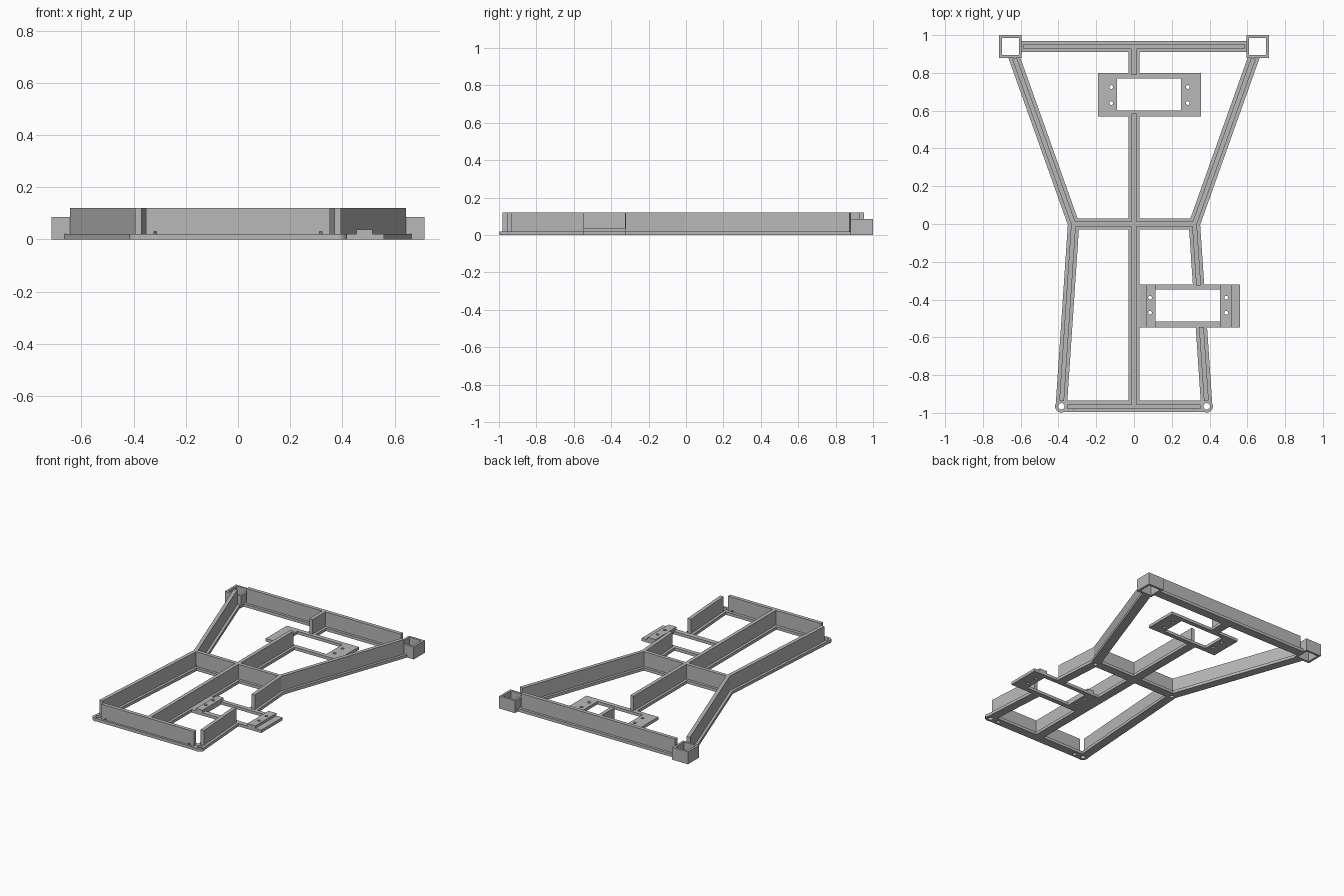
import bpy, bmesh, math
from mathutils import Vector, Matrix

cube = bpy.data.objects.get("Cube")
if cube:
    bpy.data.objects.remove(cube, do_unlink=True)

grey = bpy.data.materials.new("plain grey")
grey.use_nodes = True
COLOUR = (0.48, 0.48, 0.48, 1)
grey.diffuse_color = COLOUR
grey.node_tree.nodes["Principled BSDF"].inputs["Base Color"].default_value = COLOUR

BASE_W, BASE_H = 0.06, 0.02      # flat flange
RIB_W, RIB_H = 0.025, 0.12       # upright web


def add_box(bm, x0, x1, y0, y1, z0, z1):
    m = Matrix.Translation(((x0 + x1) / 2, (y0 + y1) / 2, (z0 + z1) / 2))
    m = m @ Matrix.Diagonal((x1 - x0, y1 - y0, z1 - z0, 1))
    bmesh.ops.create_cube(bm, size=1, matrix=m)


def add_disc(bm, x, y, r, z0, z1, sides=24):
    bmesh.ops.create_cone(bm, cap_ends=True, segments=sides, radius1=r, radius2=r,
                          depth=z1 - z0, matrix=Matrix.Translation((x, y, (z0 + z1) / 2)))


def finish(bm, name):
    me = bpy.data.meshes.new(name)
    bm.to_mesh(me)
    bm.free()
    me.materials.append(grey)
    ob = bpy.data.objects.new(name, me)
    bpy.context.collection.objects.link(ob)
    return ob


parts = []


def box(name, *b):
    bm = bmesh.new()
    add_box(bm, *b)
    parts.append(finish(bm, name))


def disc(name, x, y, r, z1):
    bm = bmesh.new()
    add_disc(bm, x, y, r, 0, z1)
    parts.append(finish(bm, name))


def bar(name, a, b, width, height):
    """Straight bar on the ground between two plan points."""
    a, b = Vector(a), Vector(b)
    d = b - a
    bm = bmesh.new()
    add_box(bm, 0, d.length, -width / 2, width / 2, 0, height)
    bm.transform(Matrix.Translation((a.x, a.y, 0)) @ Matrix.Rotation(math.atan2(d.y, d.x), 4, "Z"))
    parts.append(finish(bm, name))


def base(name, a, b):
    bar(name + "_flange", a, b, BASE_W, BASE_H)


def rib(name, a, b):
    bar(name + "_rib", a, b, RIB_W, RIB_H)


def on_rail(s, y):
    """Point on the front side rail at a given y."""
    return (s * (0.32 - 0.065 * y / 0.965), y)


# Centre spine, cross beam, rear and front beams
base("spine", (0, -0.965), (0, 0.58))
rib("spine", (0, -0.965), (0, 0.585))
base("spine_rear", (0, 0.79), (0, 0.94))
rib("spine_rear", (0, 0.79), (0, 0.94))
base("cross_beam", (-0.32, 0), (0.32, 0))
rib("cross_beam", (-0.32, 0), (0.32, 0))
base("rear_beam", (-0.6, 0.94), (0.6, 0.94))
rib("rear_beam", (-0.585, 0.94), (0.585, 0.94))
base("front_beam", (-0.385, -0.965), (0.385, -0.965))
rib("front_beam", (-0.352, -0.968), (0.352, -0.968))

# Side rails, rear diagonals, corner pads and sockets
for s, side in ((1, "left"), (-1, "right")):
    base(side + "_rail", (s * 0.32, 0), (s * 0.385, -0.965))
    if s > 0:
        rib("left_rail_rear", on_rail(s, 0), on_rail(s, -0.325))
        rib("left_rail_front", on_rail(s, -0.545), on_rail(s, -0.936))
    else:
        rib("right_rail", on_rail(s, 0), on_rail(s, -0.936))
    base(side + "_diagonal", (s * 0.32, 0), (s * 0.637, 0.89))
    rib(side + "_diagonal", (s * 0.32, 0), (s * 0.633, 0.878))
    disc(side + "_joint", s * 0.32, 0, BASE_W / 2, BASE_H)
    disc(side + "_joint_rib", s * 0.32, 0, RIB_W / 2, RIB_H)
    disc(side + "_corner_pad", s * 0.385, -0.965, BASE_W / 2 + 0.003, BASE_H)
    x0, x1 = sorted((s * 0.595, s * 0.715))
    box(side + "_socket", x0, x1, 0.88, 1.0, 0, 0.085)

# Mounting plates, the front one with raised pads
box("rear_mount", -0.19, 0.355, 0.57, 0.80, 0, BASE_H)
box("front_mount", 0.025, 0.56, -0.548, -0.32, 0, BASE_H)
box("front_mount_inner_pad", 0.065, 0.115, -0.548, -0.32, 0, 0.037)
box("front_mount_outer_pad", 0.455, 0.515, -0.548, -0.32, 0, 0.037)

# One cutter for windows, socket openings and screw holes
bm = bmesh.new()
add_box(bm, -0.09, 0.25, 0.60, 0.77, -0.1, 0.2)
add_box(bm, 0.115, 0.455, -0.515, -0.348, -0.1, 0.2)
for s in (1, -1):
    x0, x1 = sorted((s * 0.61, s * 0.70))
    add_box(bm, x0, x1, 0.895, 0.985, -0.1, 0.2)
    add_disc(bm, s * 0.385, -0.965, 0.017, -0.1, 0.2)
    for y in (-0.968, -0.005):
        add_disc(bm, s * 0.318, y, 0.0135, -0.1, 0.03)
for xs, ys in (((-0.12, 0.285), (0.64, 0.725)), ((0.085, 0.488), (-0.47, -0.39))):
    for x in xs:
        for y in ys:
            add_disc(bm, x, y, 0.01, -0.1, 0.2, 16)
cutter = finish(bm, "hole_cutter")
cutter.hide_render = True

for ob in parts:
    mod = ob.modifiers.new("holes", "BOOLEAN")
    mod.operation = "DIFFERENCE"
    mod.solver = "EXACT"
    mod.object = cutter
deps = bpy.context.evaluated_depsgraph_get()
cut = [bpy.data.meshes.new_from_object(ob.evaluated_get(deps)) for ob in parts]
for ob, me in zip(parts, cut):
    ob.modifiers.clear()
    ob.data = me
bpy.data.objects.remove(cutter, do_unlink=True)
